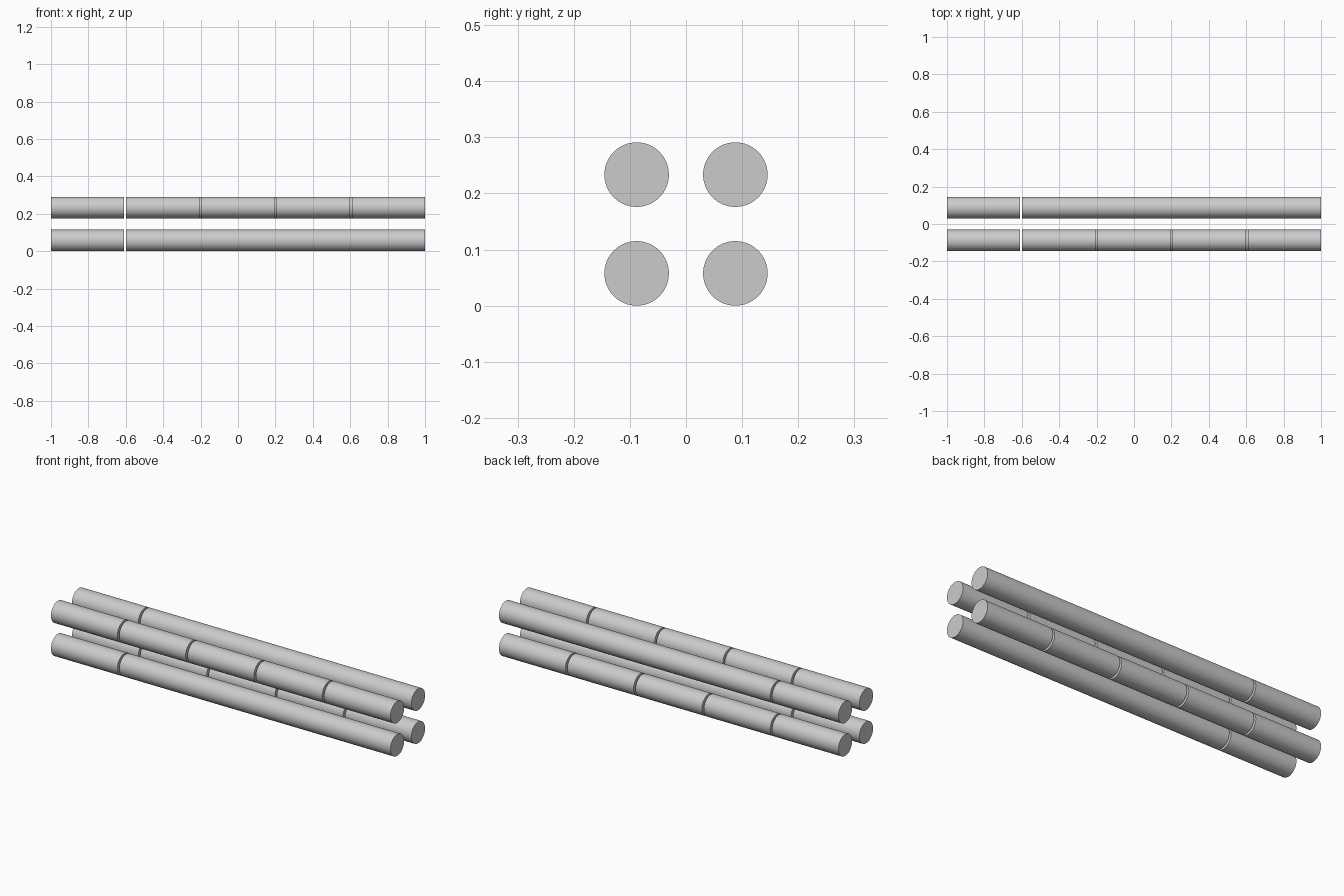
import bpy
import math

cube = bpy.data.objects.get("Cube")
if cube:
    bpy.data.objects.remove(cube, do_unlink=True)

RADIUS = 0.0575
PITCH = 0.176          # spacing between rod axes
GAP = 0.011            # slit between neighbouring segments
SEG = (2 - 4 * GAP) / 5

grey = bpy.data.materials.new("light_grey")
grey.use_nodes = True
colour = (0.6, 0.6, 0.6, 1)
grey.diffuse_color = colour
grey.node_tree.nodes["Principled BSDF"].inputs["Base Color"].default_value = colour


def add_rod(name, start, end, y, z):
    """Round rod lying along x, from start to end."""
    bpy.ops.mesh.primitive_cylinder_add(
        vertices=64, radius=RADIUS, depth=end - start,
        location=((start + end) / 2, y, z), rotation=(0, math.pi / 2, 0))
    rod = bpy.context.object
    rod.name = name
    rod.data.materials.append(grey)
    bpy.ops.object.shade_smooth_by_angle(angle=math.radians(30))


def add_row(name, cells, y, z):
    """Row of rods; cells gives how many segment lengths each rod spans."""
    x = -1
    for i, n in enumerate(cells, 1):
        length = n * SEG + (n - 1) * GAP
        add_rod(f"{name}_rod_{i}", x, x + length, y, z)
        x += length + GAP


# Diagonal pairs share a layout: five short rods, or one short and one long
SHORT, LONG = (1,) * 5, (1, 4)
low, high = RADIUS, RADIUS + PITCH
add_row("front_upper", SHORT, -PITCH / 2, high)
add_row("back_lower", SHORT, PITCH / 2, low)
add_row("front_lower", LONG, -PITCH / 2, low)
add_row("back_upper", LONG, PITCH / 2, high)
